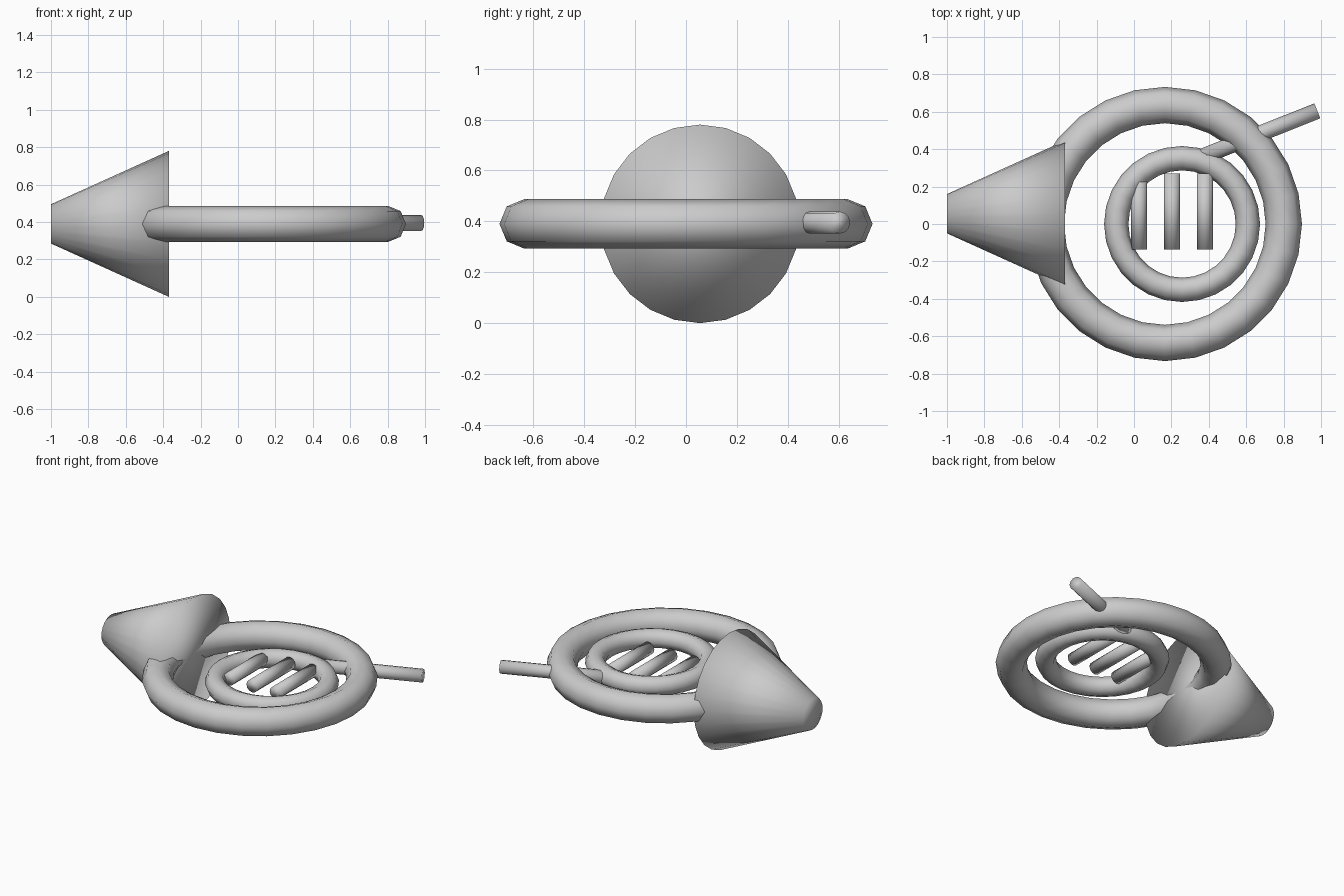
import bpy
from math import pi
from mathutils import Vector

if "Cube" in bpy.data.objects:
    bpy.data.objects.remove(bpy.data.objects["Cube"])

Z = 0.39


def finish(name):
    obj = bpy.context.object
    obj.name = name
    bpy.ops.object.shade_smooth()
    return obj


def ring(name, x, major, minor):
    bpy.ops.mesh.primitive_torus_add(major_segments=28, minor_segments=8,
                                     major_radius=major, minor_radius=minor,
                                     location=(x, 0, Z))
    return finish(name)


def tube(name, start, end, r1, r2, sides):
    a, b = Vector(start), Vector(end)
    axis = b - a
    bpy.ops.mesh.primitive_cone_add(vertices=sides, radius1=r1, radius2=r2,
                                    depth=axis.length, location=(a + b) / 2,
                                    rotation=axis.to_track_quat('Z', 'Y').to_euler())
    return finish(name)


# Coiled tubing: large outer loop and thinner inner loop
ring("outer_coil", 0.165, 0.636, 0.097)
ring("inner_coil", 0.257, 0.352, 0.065)

# Flared bell, wide end toward the coils
tube("bell", (-1, 0.055, Z), (-0.37, 0.055, Z), 0.105, 0.39, 24)

# Three parallel valves inside the inner loop
for i in range(3):
    x = 0.027 + 0.176 * i
    tube(f"valve_{i + 1}", (x, -0.137, Z + 0.01), (x, 0.27, Z + 0.01), 0.043, 0.043, 12)

# Mouthpiece pipe running out through the outer loop
tube("mouthpiece_pipe", (0.37, 0.362, Z + 0.005), (0.98, 0.605, Z + 0.005), 0.043, 0.043, 12)
